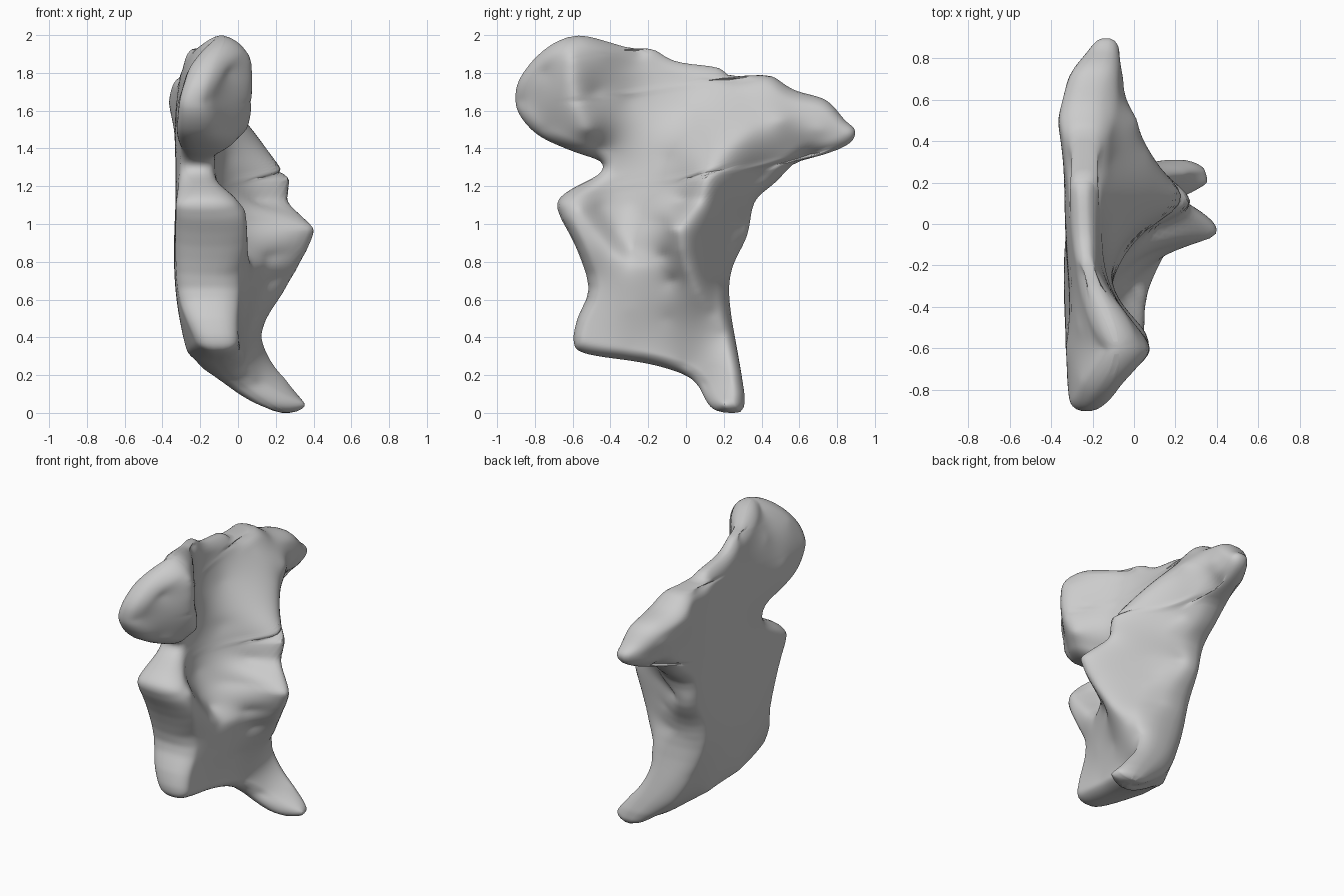
import bpy, math

if "Cube" in bpy.data.objects:
    bpy.data.objects.remove(bpy.data.objects["Cube"])

# Side outline of the fragment (y, z)
outline = [(-.91, 1.65), (-.89, 1.76), (-.8, 1.88), (-.68, 1.97), (-.56, 2.0), (-.43, 1.97),
           (-.25, 1.92), (-.19, 1.94), (-.05, 1.86), (.18, 1.83), (.25, 1.775), (.43, 1.8),
           (.58, 1.71), (.75, 1.66), (.85, 1.55), (.905, 1.5), (.88, 1.43), (.75, 1.37),
           (.63, 1.365), (.48, 1.22), (.37, 1.12), (.33, .94), (.25, .77), (.235, .6), (.28, .3),
           (.31, .03), (.2, 0), (.12, .04), (.03, .18), (-.2, .26), (-.53, .31), (-.6, .37),
           (-.58, .5), (-.52, .66), (-.59, .88), (-.69, 1.08), (-.64, 1.17), (-.47, 1.26),
           (-.46, 1.33), (-.6, 1.38), (-.78, 1.46), (-.88, 1.56)]

# Ridges and grooves on the right side (y, z, x)
head_edge = [(-.58, 1.97, .0), (-.61, 1.88, .07), (-.61, 1.75, .08), (-.57, 1.6, .075),
             (-.52, 1.5, .055)]
flange_edge = [(.34, 1.5, .07), (.18, 1.36, .18), (.1, 1.25, .28), (.06, 1.12, .26),
               (-.07, .98, .39), (-.04, .86, .36), (.01, .75, .31), (.07, .64, .24),
               (.14, .53, .15), (.2, .42, .12)]
block_ridge = [(-.57, 1.08, .04), (-.48, .97, .04), (-.38, .85, .05), (-.3, .78, .07),
               (-.2, .78, .12), (-.12, .83, .16)]
groove = [(-.45, 1.09, -.07), (-.37, .96, -.04), (-.29, .87, -.01)]

# Remaining depth samples of the right surface
right = [(-.88, 1.65, -.16), (-.75, 1.8, -.05), (-.75, 1.5, -.1), (-.48, 1.7, -.02),
         (-.43, 1.9, -.04), (-.25, 1.9, -.17), (-.3, 1.65, -.12), (-.45, 1.4, -.11),
         (-.45, 1.28, -.12), (-.05, 1.83, -.18), (0, 1.6, -.11), (.2, 1.78, -.18),
         (-.1, 1.35, -.05), (-.66, 1.08, -.02), (-.52, .72, -.02), (-.56, .4, 0),
         (-.3, 1.1, -.1), (-.3, .55, .05), (-.3, .33, .01), (-.1, .5, .08), (0, .25, .03),
         (-.18, 1.0, .02), (-.12, 1.0, .12), (-.07, .7, .16), (-.02, 1.12, .08),
         (0, 1.25, .08), (.22, .3, .16), (.24, .18, .25), (.2, .04, .37), (.1, .15, .12),
         (.5, 1.55, .02), (.3, 1.7, -.11), (.55, 1.7, -.12), (.7, 1.5, -.05),
         (.86, 1.48, -.07), (.65, 1.4, -.1), (.4, 1.25, -.06), (.3, 1.0, -.12),
         (.2, 1.0, .06), (.22, .7, -.02), (.22, .85, 0)]
# Depth samples of the left surface
left = [(-.88, 1.65, -.31), (-.75, 1.82, -.26), (-.6, 1.95, -.15), (-.5, 1.8, -.27),
        (-.6, 1.6, -.33), (-.5, 1.4, -.3), (-.2, 1.92, -.27), (0, 1.6, -.33), (.2, 1.78, -.31),
        (.5, 1.65, -.37), (.5, 1.45, -.32), (.7, 1.55, -.32), (.87, 1.48, -.2), (.4, 1.2, -.29),
        (-.6, 1.1, -.33), (-.45, 1.3, -.3), (-.1, 1.1, -.33), (.28, .95, -.28), (-.54, .65, -.31),
        (-.1, .7, -.33), (.2, .65, -.26), (-.56, .38, -.22), (-.4, .5, -.3), (-.2, .32, -.27),
        (.05, .25, -.2), (.22, .4, -.17), (.23, .2, -.07), (.2, .1, .02), (.2, .02, .16)]


def resample(line, step=.04):
    """Evenly spaced samples along a ridge."""
    out = []
    for a, b in zip(line, line[1:]):
        n = max(1, round(math.dist(a[:2], b[:2]) / step))
        out += [tuple(p + (q - p) * i / n for p, q in zip(a, b)) for i in range(n)]
    return out + [line[-1]]


def smooth_loop(pts, n=3):
    """Closed Catmull-Rom curve through the points."""
    out = []
    for i in range(len(pts)):
        p = [pts[(i + k) % len(pts)] for k in (-1, 0, 1, 2)]
        for j in range(n):
            t = j / n
            out.append(tuple(.5 * (2 * b + (c - a) * t + (2 * a - 5 * b + 4 * c - d) * t * t
                                   + (3 * b - a - 3 * c + d) * t ** 3) for a, b, c, d in zip(*p)))
    return out


def fit_surface(samples):
    """Smooth depth function through scattered samples (linear radial basis)."""
    n = len(samples)
    mean = sum(s[2] for s in samples) / n
    m = [[math.dist(a[:2], b[:2]) for b in samples] + [a[2] - mean] for a in samples]
    for i in range(n):
        p = max(range(i, n), key=lambda k: abs(m[k][i]))
        m[i], m[p] = m[p], m[i]
        for k in range(n):
            if k != i:
                f = m[k][i] / m[i][i]
                m[k] = [a - f * b for a, b in zip(m[k], m[i])]
    w = [m[i][n] / m[i][i] for i in range(n)]
    return lambda y, z: mean + sum(c * math.dist((y, z), s[:2]) for c, s in zip(w, samples))


curve = smooth_loop(outline)
edges = list(zip(curve, curve[1:] + curve[:1]))
TILT = .15  # slices lean so the bumpy top stays single valued


def rim_distance(y, z):
    best = 9
    for (ay, az), (by, bz) in edges:
        dy, dz = by - ay, bz - az
        t = max(0, min(1, ((y - ay) * dy + (z - az) * dz) / (dy * dy + dz * dz)))
        best = min(best, math.hypot(y - ay - t * dy, z - az - t * dz))
    return best


def span(s):
    ys = []
    for a, b in edges:
        sa, sb = a[1] - TILT * a[0] - s, b[1] - TILT * b[0] - s
        if sa * sb < 0:
            ys.append(a[0] + (b[0] - a[0]) * sa / (sa - sb))
    return min(ys), max(ys)


# Stack of closed rings, rounded towards the rim
x_right = fit_surface(right + [p for line in (head_edge, flange_edge, block_ridge, groove)
                               for p in resample(line)])
x_left = fit_surface(left)
levels = [z - TILT * y for y, z in curve]
low, high = min(levels) + .0012, max(levels) - .0012
rows, cols, radius = 150, 56, .065
verts, faces = [], []
for r in range(rows):
    s = low + (high - low) * r / (rows - 1)
    y0, y1 = span(s)
    near, far = [], []
    for c in range(cols):
        u = (c + .5) / cols
        u = .5 * u + .25 * (1 - math.cos(math.pi * u))
        y = y0 + (y1 - y0) * u
        z = s + TILT * y
        a, b = x_left(y, z), x_right(y, z)
        b = max(b, a + .06)
        d = min(1, rim_distance(y, z) / radius)
        f = max(.25, math.sqrt(1 - (1 - d) ** 2))
        mid, half = (a + b) / 2, (b - a) / 2 * f
        near.append((mid + half, y, z))
        far.append((mid - half, y, z))
    verts += near + far[::-1]
n = 2 * cols
for r in range(rows - 1):
    for c in range(n):
        k = (c + 1) % n
        faces.append((r * n + c, r * n + k, (r + 1) * n + k, (r + 1) * n + c))
# End caps
for base, flip in ((0, True), ((rows - 1) * n, False)):
    for c in range(cols - 1):
        q = (base + c, base + c + 1, base + n - 2 - c, base + n - 1 - c)
        faces.append(q[::-1] if flip else q)

mesh = bpy.data.meshes.new("bone_fragment")
mesh.from_pydata(verts, [], faces)
bone = bpy.data.objects.new("bone_fragment", mesh)
bpy.context.collection.objects.link(bone)
bpy.context.view_layer.objects.active = bone
bone.select_set(True)
soften = bone.modifiers.new("soften", 'SMOOTH')
soften.factor, soften.iterations = .5, 4
bpy.ops.object.shade_smooth_by_angle(angle=math.radians(60))
